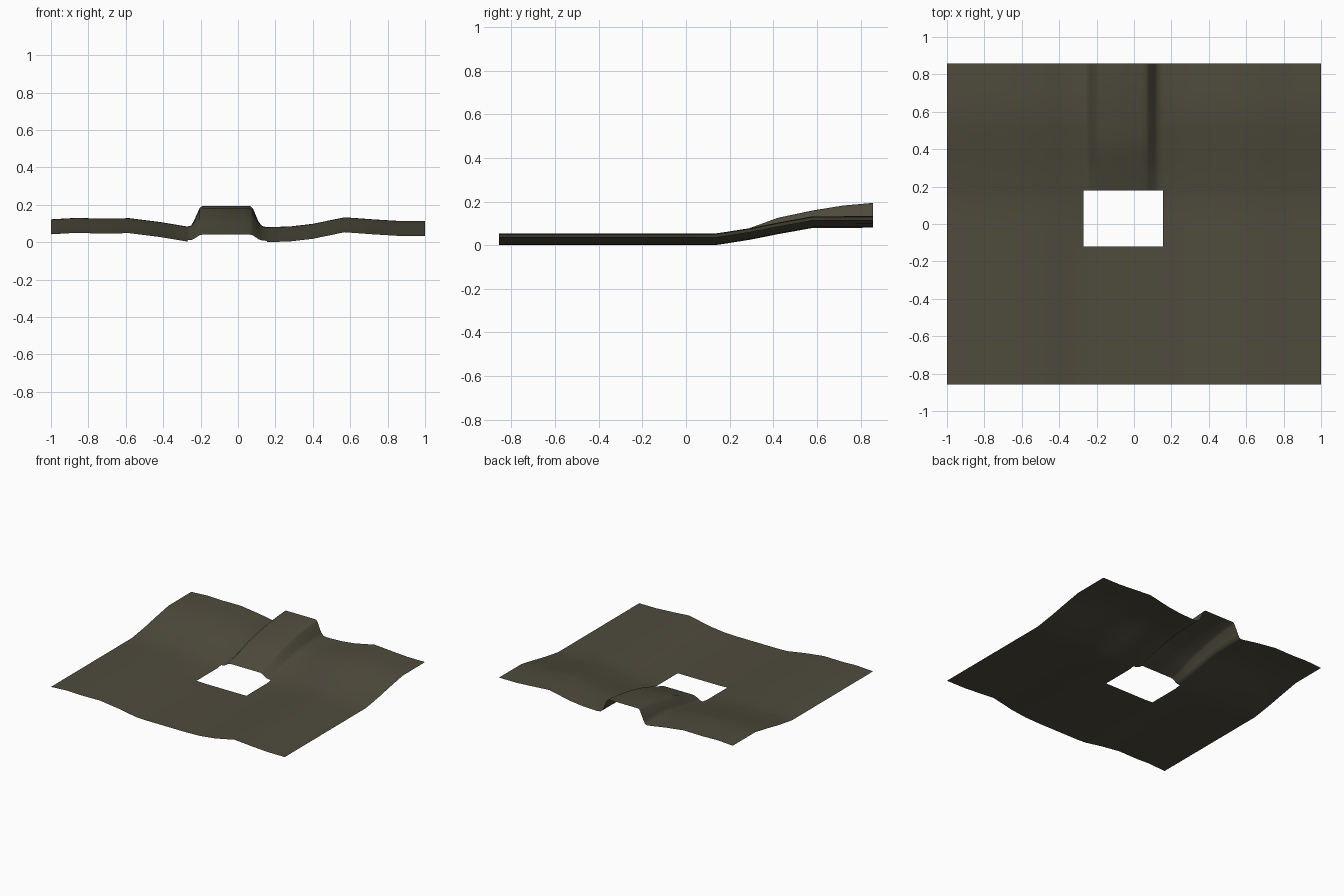
import bpy, bmesh

if "Cube" in bpy.data.objects:
    bpy.data.objects.remove(bpy.data.objects["Cube"])

def lerp(table, v):
    """Linear interpolation through (position, value) pairs."""
    if v <= table[0][0]:
        return table[0][1]
    for (a, za), (b, zb) in zip(table, table[1:]):
        if v <= b:
            return za + (zb - za) * (v - a) / (b - a)
    return table[-1][1]

# Ground cross-section along x, slope along y, ridge section and ridge height
GROUND = [(-1, .042), (-.86, .05), (-.75, .046), (-.58, .048), (-.42, .028), (-.27, .003),
          (-.2, 0), (.155, 0), (.28, .004), (.4, .018), (.57, .053), (.72, .042),
          (.85, .034), (1, .034)]
SLOPE = [(.13, 0), (.18, .007), (.3, .026), (.42, .05), (.58, .079), (.86, .08)]
RIDGE = [(-.27, 0), (-.25, .06), (-.235, .3), (-.205, .9), (-.19, 1),
         (.065, 1), (.08, .88), (.11, .25), (.13, .05), (.155, 0)]
CREST = [(.17, 0), (.18, .033), (.3, .055), (.42, .075), (.58, .08), (.72, .102), (.86, .114)]

def height(x, y):
    z = lerp(GROUND, x) + lerp(SLOPE, y)
    return z + lerp(RIDGE, x) * lerp(CREST, y)

HOLE = (-.27, .155, -.12, .18)
HATCH = (-.035, .035, -.37, -.13)

def inside(x, y, r):
    return r[0] < x < r[1] and r[2] < y < r[3]

xs = sorted({p[0] for p in GROUND + RIDGE} | {HATCH[0], HATCH[1]})
ys = [-.857, -.7, -.53, HATCH[2], -.25, HATCH[3], HOLE[2], 0, .13, HOLE[3],
      .24, .3, .36, .42, .5, .58, .72, .857]

soil = bpy.data.materials.new("dark_olive_soil")
soil.diffuse_color = (.078, .070, .046, 1)
soil.use_nodes = True
soil.node_tree.nodes["Principled BSDF"].inputs["Base Color"].default_value = soil.diffuse_color

def sheet(name, keep):
    """Build the grid cells whose centre passes the keep test."""
    bm = bmesh.new()
    verts = {}
    def vert(x, y):
        if (x, y) not in verts:
            verts[x, y] = bm.verts.new((x, y, height(x, y)))
        return verts[x, y]
    for x0, x1 in zip(xs, xs[1:]):
        for y0, y1 in zip(ys, ys[1:]):
            if keep((x0 + x1) / 2, (y0 + y1) / 2):
                f = bm.faces.new([vert(x0, y0), vert(x1, y0), vert(x1, y1), vert(x0, y1)])
                f.smooth = True
    me = bpy.data.meshes.new(name)
    bm.to_mesh(me)
    bm.free()
    me.materials.append(soil)
    ob = bpy.data.objects.new(name, me)
    bpy.context.collection.objects.link(ob)
    return ob

# Ground with rectangular opening and raised ridge behind it
sheet("terrain", lambda x, y: not inside(x, y, HOLE) and not inside(x, y, HATCH))
# Separate flat strip set flush in front of the opening
sheet("ground_strip", lambda x, y: inside(x, y, HATCH))
